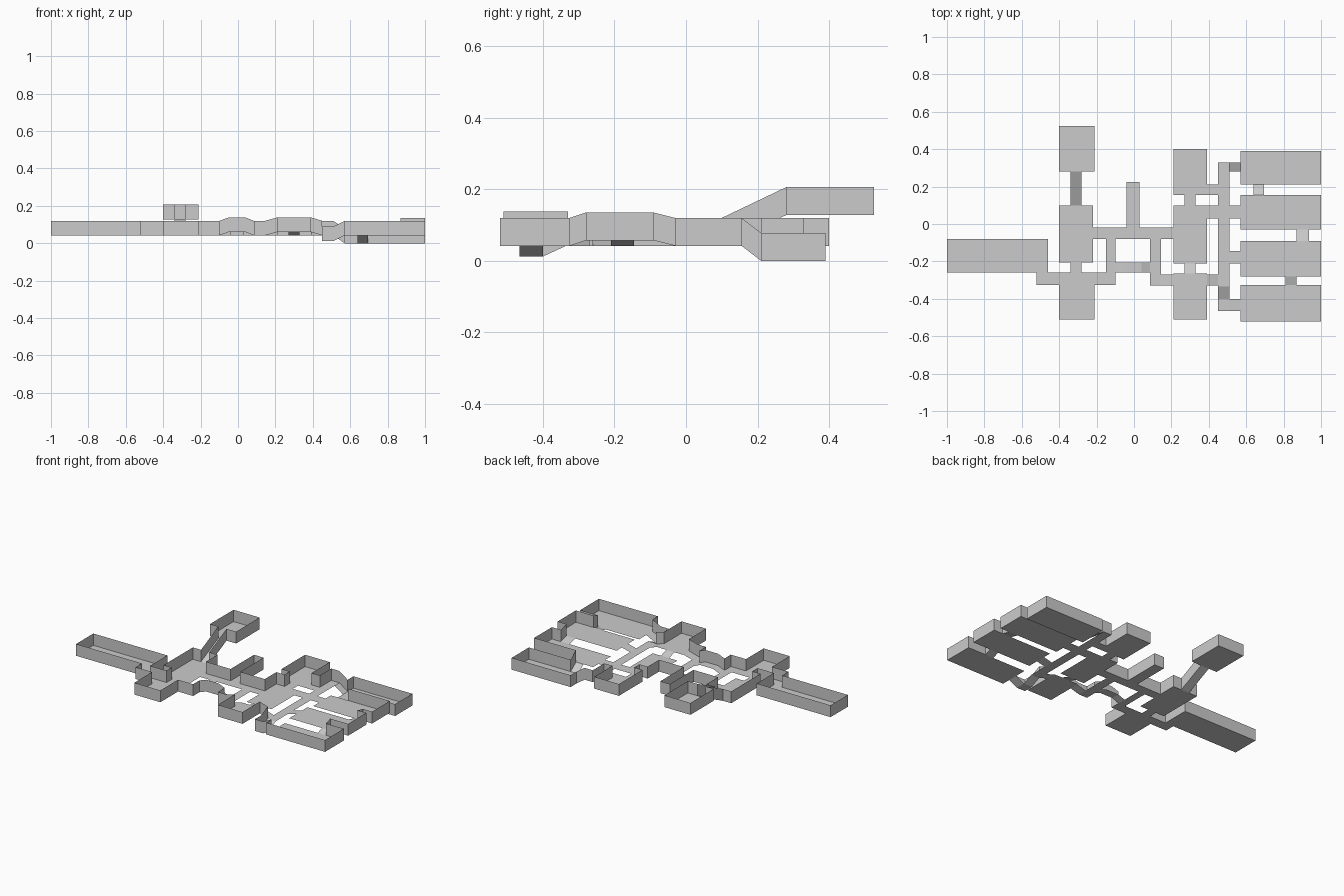
import bpy, bmesh

if "Cube" in bpy.data.objects:
    bpy.data.objects.remove(bpy.data.objects["Cube"])

WALL_H = 0.078
BASE = 0.042
UP = 0.06      # raised rooms
LOW = 0.012    # sunken corridor
pieces = []    # x0, x1, y0, y1, start height, end height, slope axis


def flat(x0, x1, y0, y1, z=BASE):
    pieces.append((x0, x1, y0, y1, z, z, 'X'))


def ramp(x0, x1, y0, y1, axis, za, zb):
    pieces.append((x0, x1, y0, y1, za, zb, axis))


# west wing rooms
flat(-1.0, -0.46, -0.26, -0.08)            # long hall
flat(-0.40, -0.22, -0.205, 0.10)           # west room
flat(-0.40, -0.21, -0.51, -0.26)           # south-west room
flat(-0.40, -0.21, 0.28, 0.525, 0.128)     # high north room
ramp(-0.34, -0.28, 0.10, 0.28, 'Y', BASE, 0.128)

# west corridors
flat(-0.52, -0.40, -0.325, -0.26)
flat(-0.34, -0.28, -0.26, -0.205)
flat(-0.21, -0.15, -0.325, -0.26)
flat(-0.15, -0.10, -0.325, -0.08)
flat(-0.22, 0.21, -0.08, -0.02)
flat(-0.04, 0.03, -0.02, 0.225)            # dead end
flat(0.085, 0.145, -0.33, -0.08)

# humped bridge
ramp(-0.10, -0.05, -0.26, -0.205, 'X', BASE, UP)
flat(-0.05, 0.04, -0.26, -0.205, UP)
ramp(0.04, 0.085, -0.26, -0.205, 'X', UP, BASE)

# central rooms
flat(0.21, 0.39, -0.21, 0.10)
flat(0.21, 0.39, 0.155, 0.40)
flat(0.21, 0.39, -0.51, -0.265, UP)
flat(0.27, 0.33, 0.10, 0.155)
ramp(0.27, 0.33, -0.265, -0.21, 'Y', UP, BASE)
ramp(0.145, 0.21, -0.33, -0.27, 'X', BASE, UP)
ramp(0.39, 0.45, -0.33, -0.27, 'X', UP, BASE)
flat(0.39, 0.45, 0.155, 0.21)
flat(0.39, 0.45, 0.03, 0.10)

# main north-south corridor, dipping at its south end
flat(0.45, 0.51, -0.335, 0.33)
ramp(0.45, 0.51, -0.40, -0.335, 'Y', LOW, BASE)
flat(0.45, 0.51, -0.465, -0.40, LOW)

# east rooms with their entrances
flat(0.57, 1.0, 0.21, 0.39, 0.0)
flat(0.57, 1.0, -0.03, 0.155)
flat(0.57, 1.0, -0.28, -0.09, UP - 0.003)
flat(0.57, 1.0, -0.52, -0.325)
ramp(0.51, 0.57, 0.28, 0.33, 'X', BASE, 0.0)
flat(0.51, 0.57, 0.03, 0.10)
ramp(0.51, 0.57, -0.21, -0.145, 'X', BASE, UP - 0.003)
ramp(0.51, 0.57, -0.465, -0.40, 'X', LOW, BASE)
# links between east rooms
ramp(0.64, 0.695, 0.155, 0.21, 'Y', BASE, 0.0)
ramp(0.87, 0.935, -0.09, -0.03, 'Y', UP - 0.003, BASE)
ramp(0.81, 0.87, -0.325, -0.28, 'Y', BASE, UP - 0.003)


# floor: cut every piece on a common grid so neighbours share vertices
xs = sorted({v for p in pieces for v in p[:2]})
ys = sorted({v for p in pieces for v in p[2:4]})
bm = bmesh.new()
verts, cells = {}, set()
for x0, x1, y0, y1, za, zb, axis in pieces:
    def corner(x, y):
        if (x, y) not in verts:
            t = (x - x0) / (x1 - x0) if axis == 'X' else (y - y0) / (y1 - y0)
            verts[x, y] = bm.verts.new((x, y, za + (zb - za) * t))
        return verts[x, y]
    gx = [x for x in xs if x0 <= x <= x1]
    gy = [y for y in ys if y0 <= y <= y1]
    for a, b in zip(gx, gx[1:]):
        for c, d in zip(gy, gy[1:]):
            if (a, c) not in cells:
                cells.add((a, c))
                bm.faces.new((corner(a, c), corner(b, c), corner(b, d), corner(a, d)))

# walk the outer boundary, starting from the westmost vertex
start = min(bm.verts, key=lambda v: (v.co.x, v.co.y))
loop, prev, cur = [], None, start
while True:
    loop.append(cur.co.copy())
    nxt = [e.other_vert(cur) for e in cur.link_edges if e.is_boundary]
    step = next(v for v in nxt if v is not prev)
    prev, cur = cur, step
    if cur is start or len(loop) > 5000:
        break


def finish(mesh_bm, name):
    me = bpy.data.meshes.new(name)
    mesh_bm.to_mesh(me)
    mesh_bm.free()
    bpy.context.collection.objects.link(bpy.data.objects.new(name, me))


finish(bm, "floor")

# walls: only the outer outline is raised
wb = bmesh.new()
low = [wb.verts.new(c) for c in loop]
high = [wb.verts.new((c.x, c.y, c.z + WALL_H)) for c in loop]
n = len(loop)
for i in range(n):
    j = (i + 1) % n
    wb.faces.new((low[i], low[j], high[j], high[i]))
area = sum(loop[i].x * loop[(i + 1) % n].y - loop[(i + 1) % n].x * loop[i].y for i in range(n))
if area > 0:
    bmesh.ops.reverse_faces(wb, faces=wb.faces[:])
finish(wb, "outer_walls")
